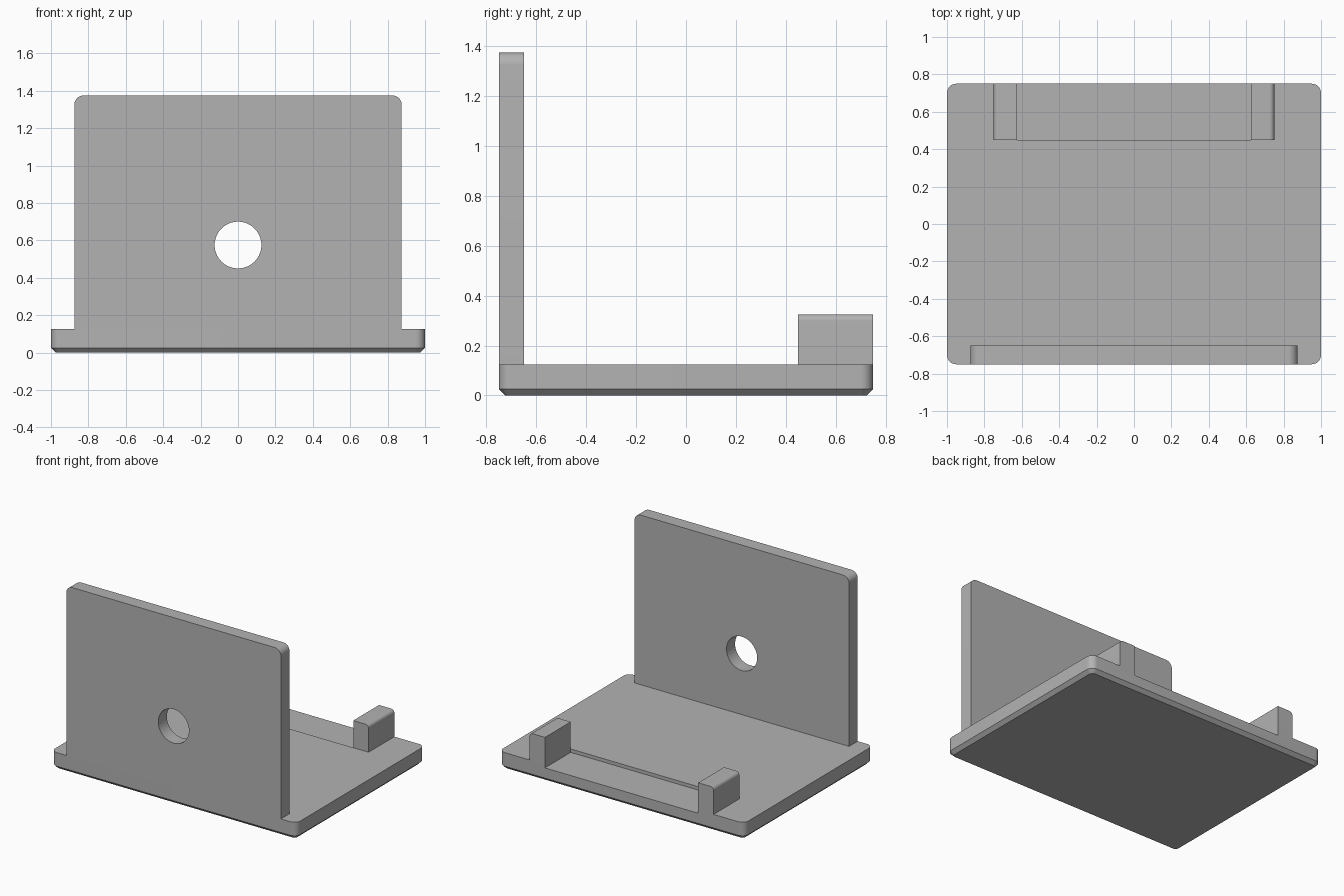
import bpy, bmesh, math
from mathutils import Vector

cube = bpy.data.objects.get("Cube")
if cube:
    bpy.data.objects.remove(cube, do_unlink=True)

grey = bpy.data.materials.new("plain_grey")
grey.use_nodes = True
COLOUR = (0.45, 0.45, 0.45, 1)
grey.diffuse_color = COLOUR
grey.node_tree.nodes["Principled BSDF"].inputs["Base Color"].default_value = COLOUR


def outline(x0, x1, y0, y1, radii, steps=10):
    """Rectangle outline with its own radius at each corner, anticlockwise from x0, y0."""
    corners = [(x0, y0, 1, 1), (x1, y0, -1, 1), (x1, y1, -1, -1), (x0, y1, 1, -1)]
    points = []
    for i, ((x, y, sx, sy), r) in enumerate(zip(corners, radii)):
        if r == 0:
            points.append((x, y))
            continue
        for k in range(steps + 1):
            a = math.pi + (i + k / steps) * math.pi / 2
            points.append((x + sx * r + r * math.cos(a), y + sy * r + r * math.sin(a)))
    return points


def loft(name, loops):
    """Closed solid through matching loops of 3D points."""
    bm = bmesh.new()
    rings = [[bm.verts.new(p) for p in loop] for loop in loops]
    n = len(rings[0])
    for a, b in zip(rings, rings[1:]):
        for i in range(n):
            j = (i + 1) % n
            bm.faces.new((a[i], a[j], b[j], b[i]))
    bm.faces.new(rings[0][::-1])
    bm.faces.new(rings[-1])
    bmesh.ops.recalc_face_normals(bm, faces=bm.faces)
    mesh = bpy.data.meshes.new(name)
    bm.to_mesh(mesh)
    bm.free()
    mesh.materials.append(grey)
    obj = bpy.data.objects.new(name, mesh)
    bpy.context.collection.objects.link(obj)
    return obj


def upright(points, y0, y1):
    return [[(x, y, z) for x, z in points] for y in (y0, y1)]


def flat(points, z):
    return [(x, y, z) for x, y in points]


def select(obj):
    bpy.ops.object.select_all(action='DESELECT')
    obj.select_set(True)
    bpy.context.view_layer.objects.active = obj


def cut(obj, cutter):
    cutter.hide_render = True
    mod = obj.modifiers.new("cut", 'BOOLEAN')
    mod.operation = 'DIFFERENCE'
    mod.solver = 'EXACT'
    mod.object = cutter
    select(obj)
    bpy.ops.object.modifier_apply(modifier=mod.name)
    bpy.data.objects.remove(cutter, do_unlink=True)


TOP = 0.125      # top of the base
CHAMFER = 0.025
BACK = 0.75

# Base plate with rounded corners and a chamfered underside
full = outline(-1, 1, -BACK, BACK, [0.05] * 4)
c = CHAMFER
inner = outline(-1 + c, 1 - c, -BACK + c, BACK - c, [0.05 - c] * 4)
base = loft("base", [flat(inner, 0), flat(full, c), flat(full, TOP)])

# Shallow recess between the rear posts
recess = outline(-0.625, 0.625, 0.45, 0.9, [0] * 4)
cut(base, loft("recess_cutter", [flat(recess, 0.1), flat(recess, 0.3)]))

# Front wall with a round hole
panel = outline(-0.875, 0.875, TOP, 1.375, [0, 0, 0.05, 0.05])
wall = loft("front_wall", upright(panel, -BACK, -0.65))
hole = [(0.125 * math.cos(t * math.tau / 64), 0.575 + 0.125 * math.sin(t * math.tau / 64))
        for t in range(64)]
cut(wall, loft("hole_cutter", upright(hole, -0.9, -0.5)))

# Rear posts, rounded on their upper outer edges
parts = [base, wall]
for side, s in (("left", 1), ("right", -1)):
    post = outline(0.625, 0.75, TOP, 0.325, [0, 0, 0.025, 0])
    parts.append(loft(side + "_post", upright([(s * x, z) for x, z in post], 0.45, BACK)))

for part in parts:
    select(part)
    bpy.ops.object.shade_smooth_by_angle(angle=math.radians(30))
